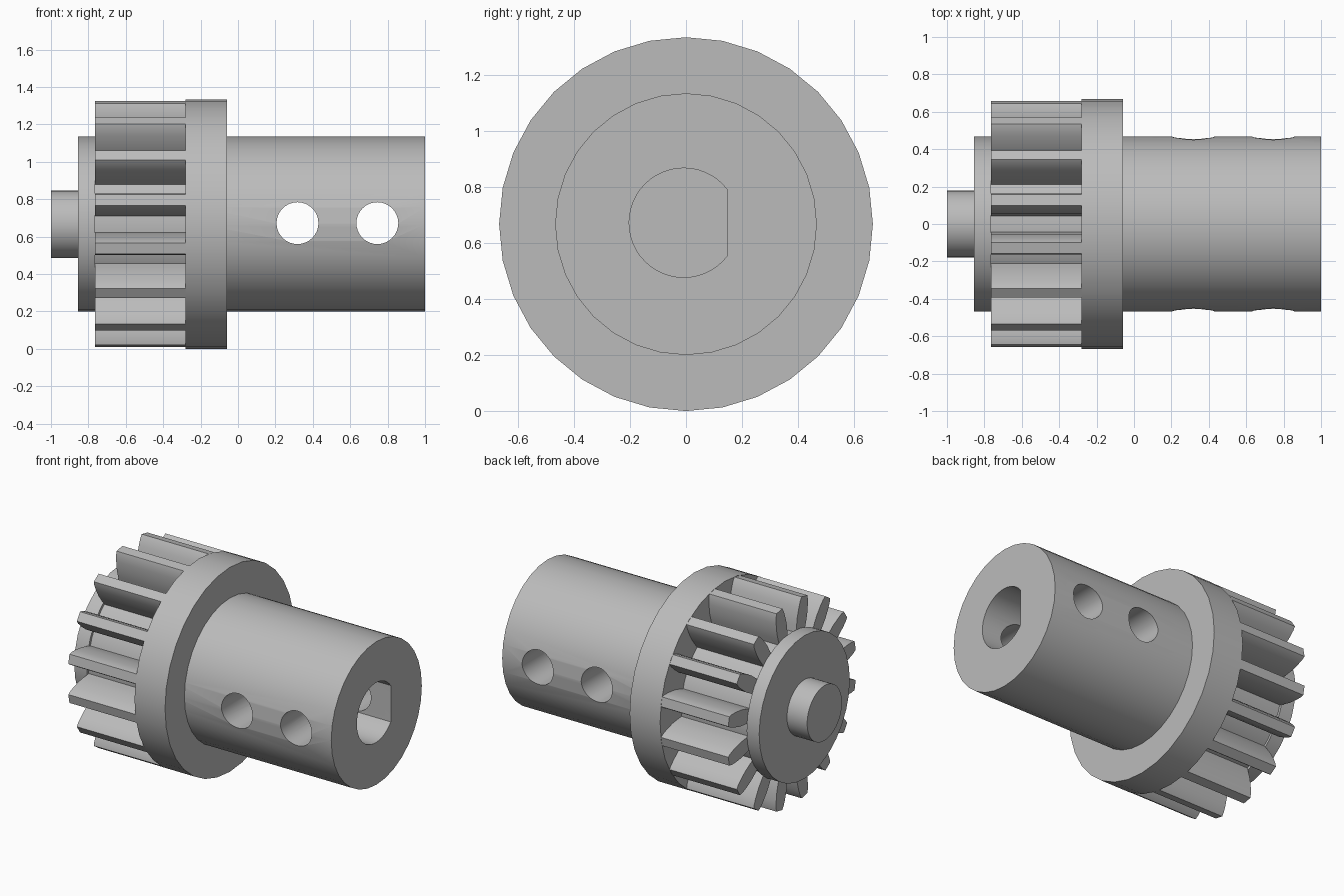
import bpy, bmesh, math

cube = bpy.data.objects.get("Cube")
if cube:
    bpy.data.objects.remove(cube, do_unlink=True)

AXIS_Z = 0.667
TEETH = 16

steel = bpy.data.materials.new("steel_grey")
steel.use_nodes = True
colour = (0.5, 0.5, 0.5, 1)
steel.diffuse_color = colour
steel.node_tree.nodes["Principled BSDF"].inputs["Base Color"].default_value = colour


def circle(radius, sides=32):
    """Outline around the main axis, with a corner at the top."""
    step = 2 * math.pi / sides
    return [(radius * math.sin(i * step), radius * math.cos(i * step)) for i in range(sides)]


def add_prism(bm, outline, start, end):
    """Extrude a (y, z) outline along x as a closed solid."""
    face = bm.faces.new([bm.verts.new((start, y, z)) for y, z in outline])
    grown = bmesh.ops.extrude_face_region(bm, geom=[face])["geom"]
    verts = [g for g in grown if isinstance(g, bmesh.types.BMVert)]
    bmesh.ops.translate(bm, verts=verts, vec=(end - start, 0, 0))


def make_part(name, outlines, start, end):
    bm = bmesh.new()
    for outline in outlines:
        add_prism(bm, outline, start, end)
    bmesh.ops.recalc_face_normals(bm, faces=bm.faces)
    mesh = bpy.data.meshes.new(name)
    bm.to_mesh(mesh)
    bm.free()
    mesh.materials.append(steel)
    obj = bpy.data.objects.new(name, mesh)
    obj.location.z = AXIS_Z
    bpy.context.collection.objects.link(obj)
    return obj


def select_only(obj):
    bpy.ops.object.select_all(action="DESELECT")
    obj.select_set(True)
    bpy.context.view_layer.objects.active = obj


def cut(target, cutter):
    cutter.hide_render = True
    bpy.context.view_layer.update()
    mod = target.modifiers.new("cut", "BOOLEAN")
    mod.operation = "DIFFERENCE"
    mod.solver = "EXACT"
    mod.object = cutter
    select_only(target)
    bpy.ops.object.modifier_apply(modifier=mod.name)
    bpy.data.objects.remove(cutter, do_unlink=True)


# Turned parts along the axis
shaft = make_part("shaft", [circle(0.467)], -0.2, 1)
flange = make_part("flange", [circle(0.667)], -0.28, -0.06)
gear_core = make_part("gear_core", [circle(0.45)], -0.8, -0.2)
end_disk = make_part("end_disk", [circle(0.467)], -0.855, -0.765)
end_pin = make_part("end_pin", [circle(0.18)], -1, -0.8)

# Gear teeth: half widths at rising radii, mirrored, then turned round the axis
half = [(0.042, 0.43), (0.049, 0.49), (0.052, 0.54), (0.047, 0.6), (0.04, 0.64), (0.03, 0.664)]
tooth = half + [(-w, r) for w, r in reversed(half)]
outlines = []
for i in range(TEETH):
    a = (i + 0.5) * 2 * math.pi / TEETH
    c, s = math.cos(a), math.sin(a)
    outlines.append([(w * c + r * s, r * c - w * s) for w, r in tooth])
gear_teeth = make_part("gear_teeth", outlines, -0.765, -0.175)

# D-shaped blind bore with its flat towards the back
bore = [(min(y - 0.008, 0.147), z + 0.005) for y, z in circle(0.195, 48)]
flat = [p for p in bore if p[0] == 0.147]
bore = [p for p in bore if p not in flat[1:-1]]
cut(shaft, make_part("bore_cutter", [bore], 0, 1.2))

# Two cross holes for screws
for x in (0.318, 0.745):
    cutter = make_part("cross_hole_cutter", [circle(0.112)], -1, 1)
    cutter.rotation_euler.z = math.pi / 2
    cutter.location.x = x
    cutter.location.z = AXIS_Z + 0.005
    cut(shaft, cutter)

for part in (shaft, flange, gear_core, end_disk, end_pin, gear_teeth):
    select_only(part)
    bpy.ops.object.shade_smooth_by_angle(angle=math.radians(30))
